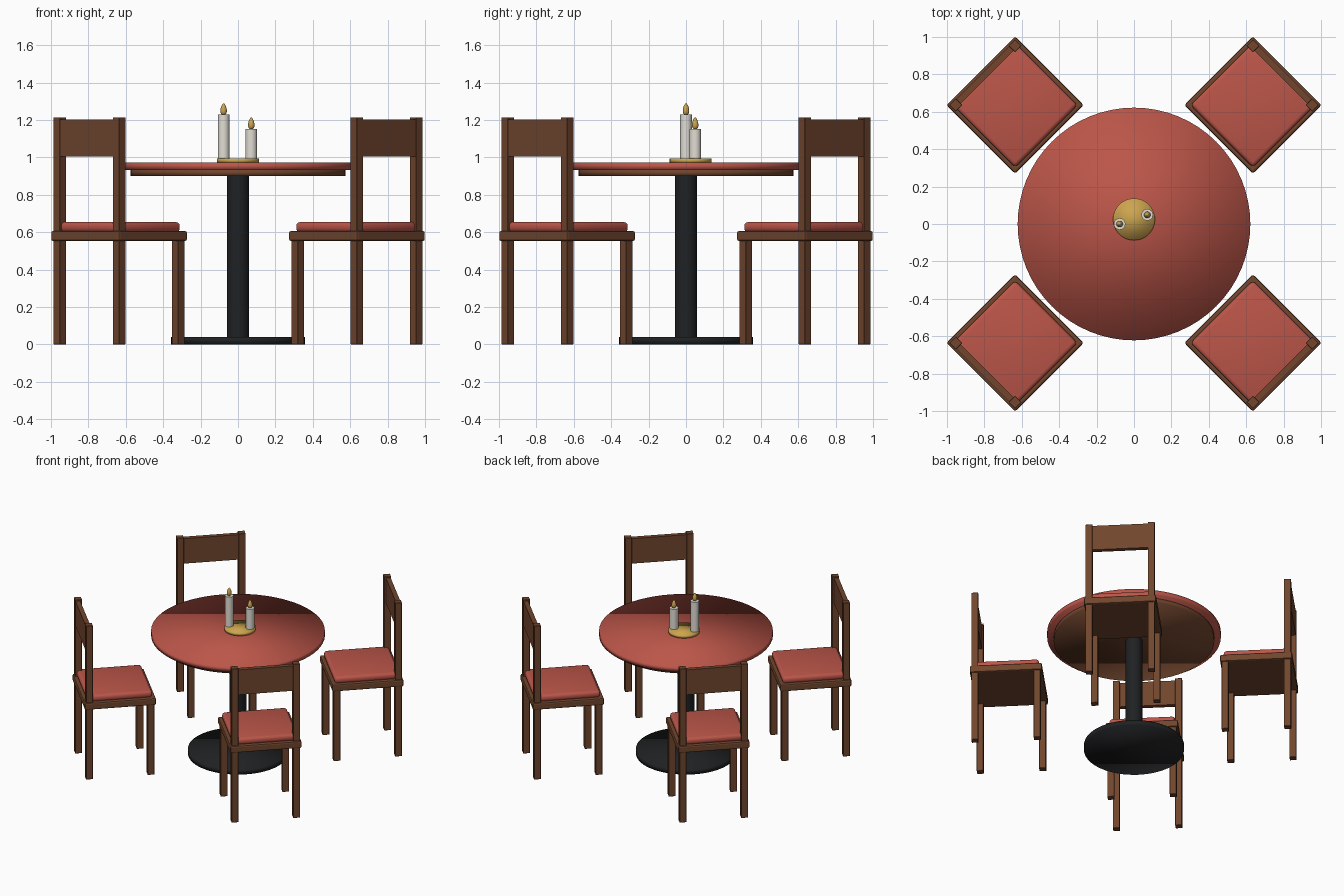
import bpy, bmesh, math
from mathutils import Matrix, Vector

cube = bpy.data.objects.get("Cube")
if cube:
    bpy.data.objects.remove(cube, do_unlink=True)


def material(name, rgb):
    m = bpy.data.materials.new(name)
    m.use_nodes = True
    m.diffuse_color = (*rgb, 1)
    bsdf = m.node_tree.nodes["Principled BSDF"]
    bsdf.inputs["Base Color"].default_value = (*rgb, 1)
    bsdf.inputs["Roughness"].default_value = 0.6
    return m


RED = material("red", (0.50, 0.092, 0.066))
WOOD = material("brown wood", (0.165, 0.060, 0.027))
BLACK = material("black metal", (0.014, 0.015, 0.016))
GOLD = material("gold", (0.60, 0.37, 0.075))
WAX = material("ivory wax", (0.76, 0.73, 0.66))


def finish(name, bm, mat, matrix=None):
    if matrix:
        bm.transform(matrix)
    mesh = bpy.data.meshes.new(name)
    bm.to_mesh(mesh)
    bm.free()
    mesh.materials.append(mat)
    obj = bpy.data.objects.new(name, mesh)
    bpy.context.collection.objects.link(obj)
    return obj


def box(name, lo, hi, mat, place, bevel=0.0, segments=1):
    lo, hi = Vector(lo), Vector(hi)
    bm = bmesh.new()
    bmesh.ops.create_cube(bm, size=1)
    bm.transform(Matrix.Translation((lo + hi) / 2) @ Matrix.Diagonal((*(hi - lo), 1)))
    if bevel:
        bmesh.ops.bevel(bm, geom=bm.edges[:], offset=bevel, segments=segments,
                        profile=0.5, affect='EDGES')
    return finish(name, bm, mat, place)


def disc(name, radius, z0, z1, mat, x=0, y=0, sides=64, sharp=False):
    bm = bmesh.new()
    bmesh.ops.create_cone(bm, cap_ends=True, segments=sides, radius1=radius,
                          radius2=radius, depth=z1 - z0)
    for f in bm.faces:
        f.smooth = not (sharp and len(f.verts) > 4)
    return finish(name, bm, mat, Matrix.Translation((x, y, (z0 + z1) / 2)))


def flame(name, x, y, z, height, radius):
    # teardrop: a ball narrowed toward its tip
    bm = bmesh.new()
    bmesh.ops.create_uvsphere(bm, u_segments=16, v_segments=12, radius=1)
    for v in bm.verts:
        t = (v.co.z + 1) / 2
        taper = 1.15 - 0.55 * t
        v.co = Vector((v.co.x * radius * taper, v.co.y * radius * taper, t * height))
    for f in bm.faces:
        f.smooth = True
    return finish(name, bm, GOLD, Matrix.Translation((x, y, z)))


# pedestal table
disc("table_base", 0.358, 0, 0.04, BLACK)
disc("table_column", 0.06, 0.03, 0.91, BLACK, sides=32, sharp=True)
disc("table_apron", 0.575, 0.90, 0.935, WOOD)
disc("table_top", 0.622, 0.933, 0.971, RED)

# candle tray, candles and flames
disc("candle_tray", 0.112, 0.971, 0.993, GOLD, y=0.025, sides=48)
for name, x, y, top in (("tall", -0.077, 0, 1.228), ("short", 0.071, 0.049, 1.152)):
    disc(name + "_candle", 0.031, 0.99, top, WAX, x, y, sides=24, sharp=True)
    flame(name + "_flame", x, y, top - 0.003, 0.064, 0.019)

# four chairs around the table; local +y points away from the table
LEG, HALF = 0.224, 0.0245
for i in range(4):
    angle = math.radians(45 + 90 * i)
    place = (Matrix.Translation((0.636 * math.copysign(1, math.cos(angle)),
                                 0.636 * math.copysign(1, math.sin(angle)), 0))
             @ Matrix.Rotation(angle - math.pi / 2, 4, 'Z'))
    tag = f"chair_{i + 1}_"

    for side, sx in (("left", 1), ("right", -1)):
        for end, sy, top in (("front_leg", -1, 0.56), ("back_post", 1, 1.214)):
            cx, cy = sx * LEG, sy * LEG
            box(tag + side + "_" + end, (cx - HALF, cy - HALF, 0),
                (cx + HALF, cy + HALF, top), WOOD, place, 0.002)

    box(tag + "seat", (-0.259, -0.259, 0.552), (0.259, 0.259, 0.607), WOOD, place, 0.01, 2)
    box(tag + "backrest", (-0.205, 0.212, 1.005), (0.205, 0.246, 1.202), WOOD, place)

    cushion = box(tag + "cushion", (-0.236, -0.236, 0.6), (0.236, 0.236, 0.654),
                  RED, place, 0.021, 3)
    bpy.ops.object.select_all(action='DESELECT')
    cushion.select_set(True)
    bpy.context.view_layer.objects.active = cushion
    bpy.ops.object.shade_smooth_by_angle(angle=math.radians(35))
